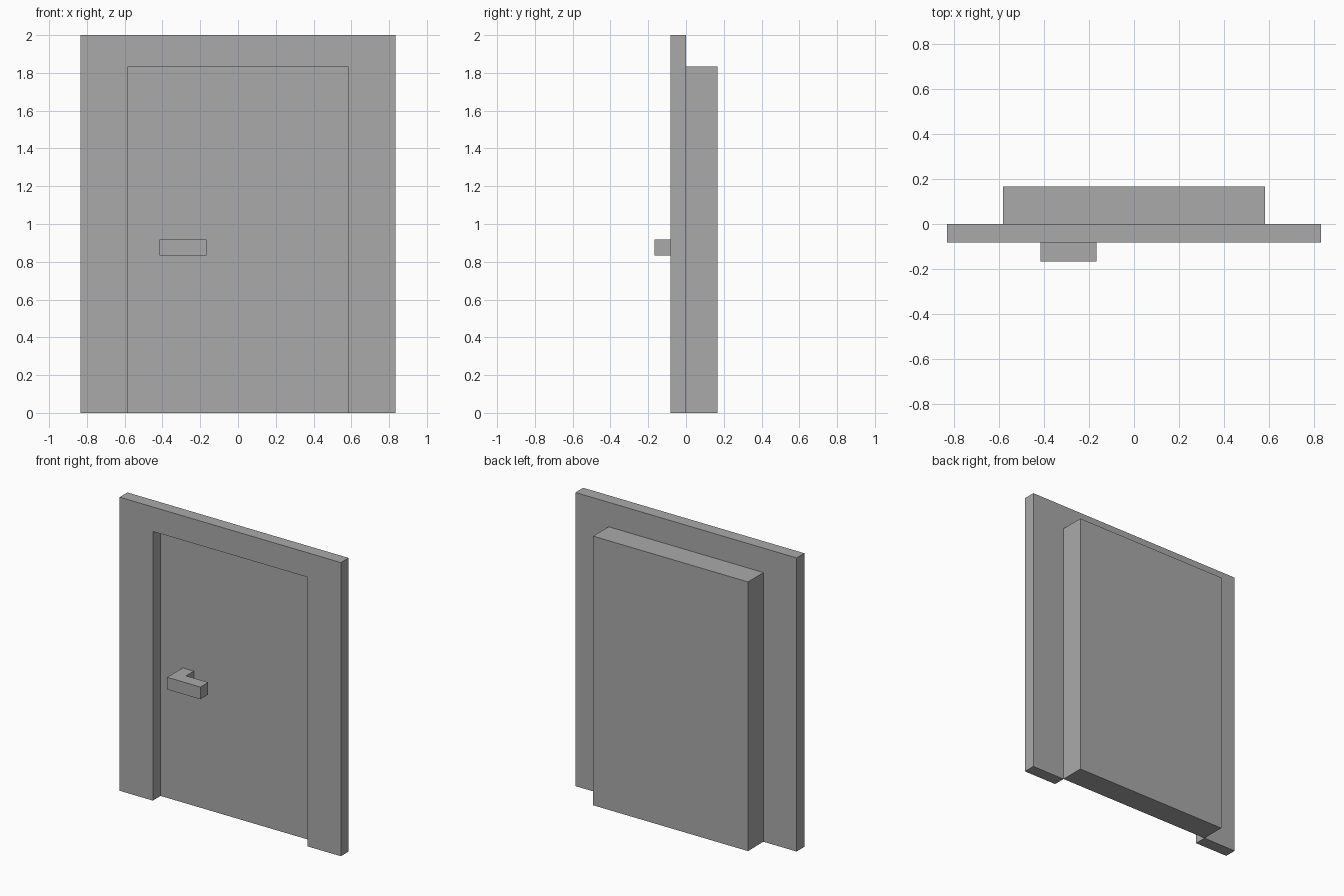
import bpy
import bmesh
from mathutils import Vector

# Default object
if "Cube" in bpy.data.objects:
    bpy.data.objects.remove(bpy.data.objects["Cube"], do_unlink=True)

U = 1 / 12  # module that every part is sized in

# Single colour
grey = bpy.data.materials.new("plain_grey")
grey.use_nodes = True
colour = (0.4, 0.4, 0.4, 1)
grey.diffuse_color = colour
grey.node_tree.nodes["Principled BSDF"].inputs["Base Color"].default_value = colour


def finish(bm, name):
    """Scale the module mesh and turn it into an object."""
    bmesh.ops.scale(bm, vec=(U, U, U), verts=bm.verts)
    bmesh.ops.recalc_face_normals(bm, faces=bm.faces)
    mesh = bpy.data.meshes.new(name)
    bm.to_mesh(mesh)
    bm.free()
    mesh.materials.append(grey)
    obj = bpy.data.objects.new(name, mesh)
    bpy.context.collection.objects.link(obj)
    return obj


def prism(outline, offset):
    """Extrude a flat outline along an offset."""
    bm = bmesh.new()
    face = bm.faces.new([bm.verts.new(p) for p in outline])
    top = bmesh.ops.extrude_face_region(bm, geom=[face], use_keep_orig=True)
    verts = [g for g in top["geom"] if isinstance(g, bmesh.types.BMVert)]
    bmesh.ops.translate(bm, vec=offset, verts=verts)
    return bm


# Door frame: an arch open at the floor
arch = [(-10, 0), (-7, 0), (-7, 22), (7, 22), (7, 0), (10, 0), (10, 24), (-10, 24)]
finish(prism([(x, -1, z) for x, z in arch], (0, 1, 0)), "door_frame")

# Door leaf, cut along the panel borders
slab = [(-7, 0), (7, 0), (7, 22), (-7, 22)]
bm = prism([(x, 0, z) for x, z in slab], (0, 2, 0))
panels = [(2, 8), (13, 20)]
cuts = [(Vector((x, 0, 0)), Vector((1, 0, 0))) for x in (-5, 5)]
cuts += [(Vector((0, 0, z)), Vector((0, 0, 1))) for pair in panels for z in pair]
for point, normal in cuts:
    geom = bm.verts[:] + bm.edges[:] + bm.faces[:]
    bmesh.ops.bisect_plane(bm, geom=geom, plane_co=point, plane_no=normal)
bmesh.ops.recalc_face_normals(bm, faces=bm.faces)

# Sunken groove around each raised panel
fields = []
for f in bm.faces:
    c = f.calc_center_median()
    if abs(c.y) < 0.01 and abs(c.x) < 1 and any(lo < c.z < hi for lo, hi in panels):
        fields.append(f)
border = bmesh.ops.inset_individual(bm, faces=fields, thickness=1, use_even_offset=True)["faces"]
groove = bmesh.ops.extrude_face_region(bm, geom=border)
verts = [g for g in groove["geom"] if isinstance(g, bmesh.types.BMVert)]
bmesh.ops.translate(bm, vec=(0, 1, 0), verts=verts)
finish(bm, "door_leaf")

# Handle: a stem turning into a lever
lever = [(-5, 0), (-5, -2), (-2, -2), (-2, -1), (-4, -1), (-4, 0)]
finish(prism([(x, y, 10) for x, y in lever], (0, 0, 1)), "door_handle")
